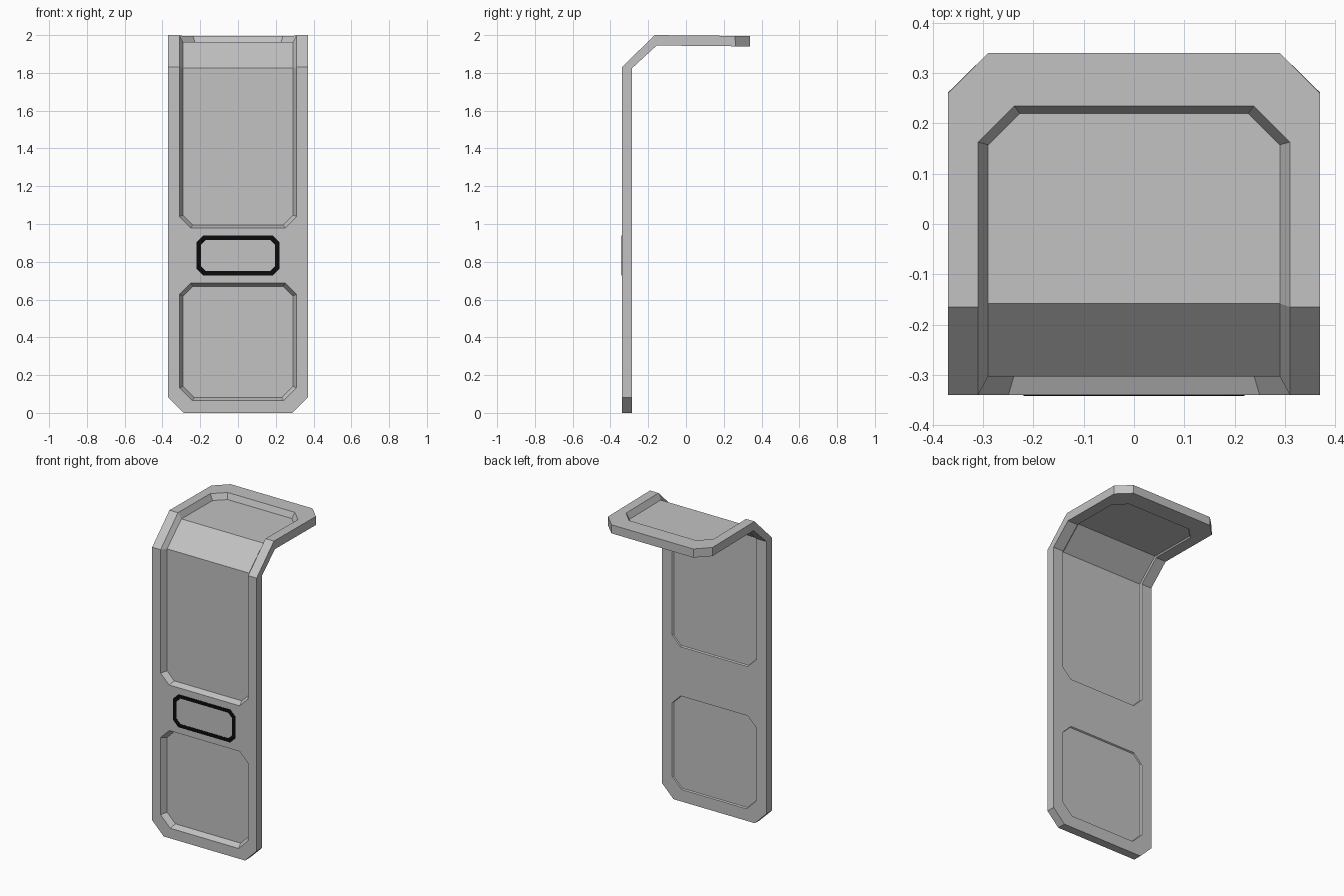
import bpy, bmesh

cube = bpy.data.objects.get("Cube")
if cube:
    bpy.data.objects.remove(cube, do_unlink=True)


def material(name, rgb):
    mat = bpy.data.materials.new(name)
    mat.use_nodes = True
    color = (*rgb, 1)
    mat.diffuse_color = color
    mat.node_tree.nodes["Principled BSDF"].inputs["Base Color"].default_value = color
    return mat


grey = material("light_grey", (0.54, 0.54, 0.54))
black = material("black", (0.003, 0.003, 0.003))

# Side profile as (y, z): front skin, back skin, and the length along the panel
FRONT = [(-0.34, 0), (-0.34, 1.83), (-0.165, 2.0), (0.34, 1.995)]
BACK = [(-0.285, 0), (-0.285, 1.825), (-0.155, 1.945), (0.34, 1.94)]
LENGTH = [0, 1.83, 2.07, 2.575]


def bend(co):
    """Flat (x, length, depth fraction) to the bent panel."""
    x, s, d = co
    i = 0 if s <= LENGTH[1] else 1 if s <= LENGTH[2] else 2
    t = (s - LENGTH[i]) / (LENGTH[i + 1] - LENGTH[i])
    mix = lambda a, b, f: a + (b - a) * f
    f = [mix(FRONT[i][k], FRONT[i + 1][k], t) for k in (0, 1)]
    b = [mix(BACK[i][k], BACK[i + 1][k], t) for k in (0, 1)]
    return x, mix(f[0], b[0], d), mix(f[1], b[1], d)


def octagon(bm, w, s0, s1, c0, c1, d):
    """Rectangle with cut corners, c0 at the bottom and c1 at the top."""
    right = [(w - c0, s0), (w, s0 + c0), (w, s1 - c1), (w - c1, s1)]
    pts = right + [(-x, s) for x, s in reversed(right)]
    return [bm.verts.new((x, s, d)) for x, s in pts]


def bridge(bm, a, b):
    for i in range(len(a)):
        j = (i + 1) % len(a)
        bm.faces.new((a[i], a[j], b[j], b[i]))


def fill_between(bm, loops):
    edges = [bm.edges.get((lp[i - 1], lp[i])) for lp in loops for i in range(len(lp))]
    bmesh.ops.triangle_fill(bm, use_beauty=True, edges=edges)


def finish(bm, name, mat):
    for s in LENGTH[1:3]:
        geom = bm.verts[:] + bm.edges[:] + bm.faces[:]
        bmesh.ops.bisect_plane(bm, geom=geom, dist=1e-5, plane_co=(0, s, 0), plane_no=(0, 1, 0))
    for v in bm.verts:
        v.co = bend(v.co)
    bmesh.ops.recalc_face_normals(bm, faces=bm.faces[:])
    mesh = bpy.data.meshes.new(name)
    bm.to_mesh(mesh)
    bm.free()
    mesh.materials.append(mat)
    obj = bpy.data.objects.new(name, mesh)
    bpy.context.collection.objects.link(obj)
    return obj


# Bent panel: outer rim, with recesses pressed into both skins
bm = bmesh.new()
front_loops = [octagon(bm, 0.37, 0, LENGTH[-1], 0.082, 0.08, 0)]
back_loops = [octagon(bm, 0.37, 0, LENGTH[-1], 0.082, 0.08, 1)]
bridge(bm, front_loops[0], back_loops[0])

for s0, s1, c0, c1 in [(0.065, 0.688, 0.068, 0.06), (0.98, 2.47, 0.06, 0.072)]:
    for loops, depth, floor_depth, inset in [(front_loops, 0, 0.67, 0), (back_loops, 1, 0.85, 0.012)]:
        rim = octagon(bm, 0.31 - inset, s0 + inset, s1 - inset, c0, c1, depth)
        floor = octagon(bm, 0.29, s0 + 0.017, s1 - 0.017, c0 - 0.009, c1 - 0.009, floor_depth)
        bridge(bm, rim, floor)
        bm.faces.new(floor)
        loops.append(rim)

fill_between(bm, front_loops)
fill_between(bm, back_loops)
finish(bm, "bent_panel", grey)

# Thin painted frame between the two recesses
bm = bmesh.new()
rings = [octagon(bm, 0.22 - e, 0.728 + e, 0.938 - e, 0.036 - e * 0.4, 0.036 - e * 0.4, d)
         for e, d in [(0, 0.02), (0, -0.03), (0.023, -0.03), (0.023, 0.02)]]
for i in range(4):
    bridge(bm, rings[i], rings[(i + 1) % 4])
finish(bm, "label_frame", black)
